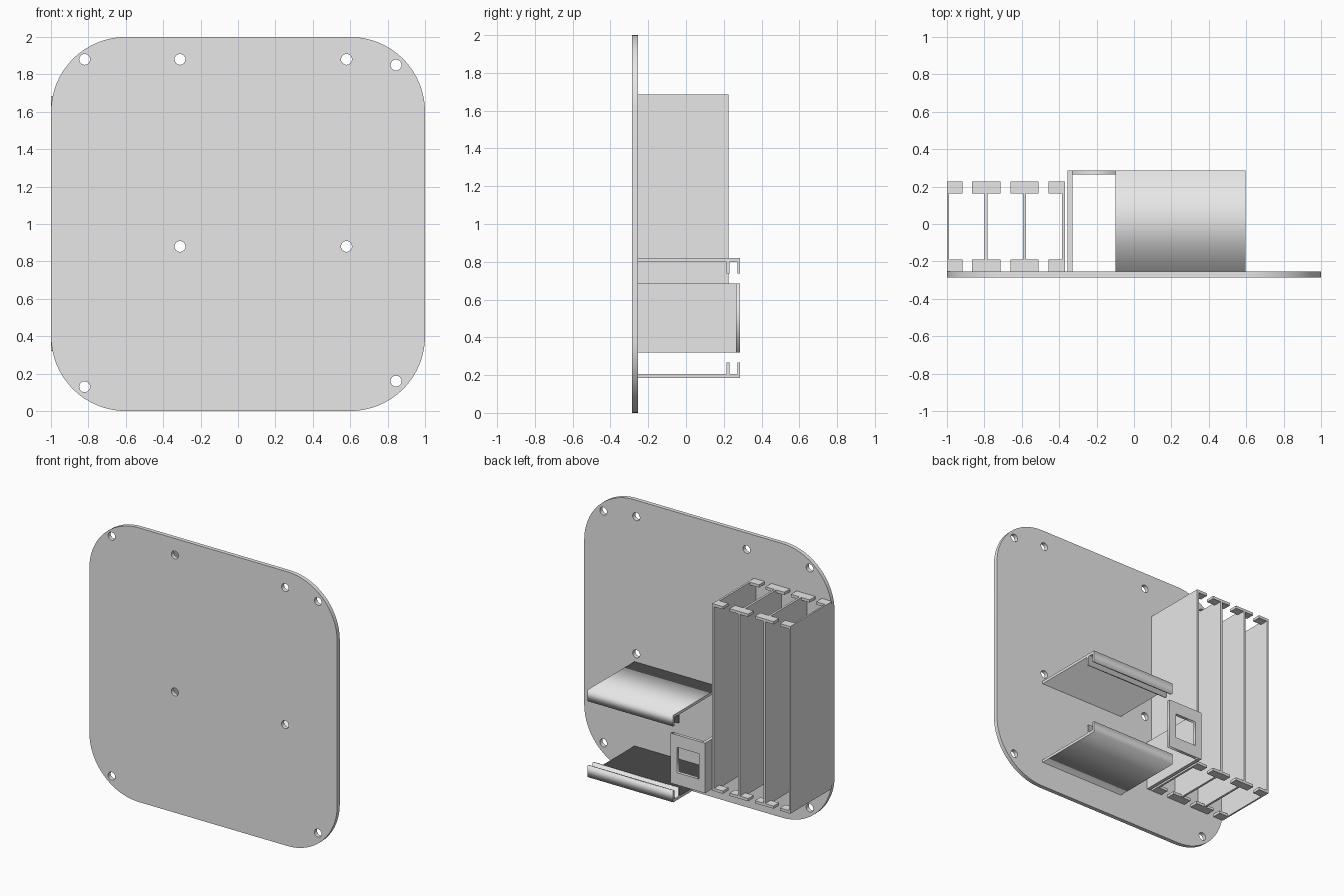
import bpy, bmesh, math
from mathutils import Matrix

if "Cube" in bpy.data.objects:
    bpy.data.objects.remove(bpy.data.objects["Cube"])

grey = bpy.data.materials.new("light_grey")
grey.diffuse_color = (0.8, 0.8, 0.8, 1)
grey.use_nodes = True
grey.node_tree.nodes["Principled BSDF"].inputs["Base Color"].default_value = grey.diffuse_color


def add_mesh(name, bm):
    bmesh.ops.recalc_face_normals(bm, faces=bm.faces)
    me = bpy.data.meshes.new(name)
    bm.to_mesh(me)
    bm.free()
    me.materials.append(grey)
    ob = bpy.data.objects.new(name, me)
    bpy.context.collection.objects.link(ob)
    return ob


def boxes(name, parts):
    """One object from boxes given as (x0, x1, y0, y1, z0, z1)."""
    bm = bmesh.new()
    for x0, x1, y0, y1, z0, z1 in parts:
        m = Matrix.Translation(((x0 + x1) / 2, (y0 + y1) / 2, (z0 + z1) / 2))
        m = m @ Matrix.Diagonal((x1 - x0, y1 - y0, z1 - z0, 1))
        bmesh.ops.create_cube(bm, size=1, matrix=m)
    return add_mesh(name, bm)


def extrude(name, loops, axis, lo, hi):
    """Extrude closed loops (outline plus holes) along x or y."""
    cu = bpy.data.curves.new(name, 'CURVE')
    cu.dimensions, cu.fill_mode, cu.extrude = '2D', 'BOTH', (hi - lo) / 2
    for pts in loops:
        sp = cu.splines.new('POLY')
        sp.points.add(len(pts) - 1)
        for p, (u, v) in zip(sp.points, pts):
            p.co = (u, v, 0, 1)
        sp.use_cyclic_u = True
    tmp = bpy.data.objects.new(name + "_curve", cu)
    me = bpy.data.meshes.new_from_object(tmp)
    bm = bmesh.new()
    bm.from_mesh(me)
    bpy.data.objects.remove(tmp)
    bpy.data.curves.remove(cu)
    bpy.data.meshes.remove(me)
    bmesh.ops.remove_doubles(bm, verts=bm.verts, dist=1e-5)
    mid = (lo + hi) / 2
    if axis == 'X':
        m = Matrix.Translation((mid, 0, 0)) @ Matrix.Rotation(math.pi / 2, 4, 'Z')
    else:
        m = Matrix.Translation((0, mid, 0))
    bm.transform(m @ Matrix.Rotation(math.pi / 2, 4, 'X'))
    return add_mesh(name, bm)


def arc(cx, cz, r, a0, a1, n):
    return [(cx + r * math.cos(math.radians(a0 + (a1 - a0) * i / n)),
             cz + r * math.sin(math.radians(a0 + (a1 - a0) * i / n)))
            for i in range(n + 1)]


def rect(u0, u1, v0, v1):
    return [(u0, v0), (u1, v0), (u1, v1), (u0, v1)]


FRONT, FACE, REAR = -0.285, -0.255, 0.287

# Rounded mounting plate with screw holes
R = 0.4
outline = []
for i, (cx, cz) in enumerate([(1 - R, 2 - R), (R - 1, 2 - R), (R - 1, R), (1 - R, R)]):
    outline += arc(cx, cz, R, 90 * i, 90 * i + 90, 16)
holes = [(-0.82, 1.88), (-0.31, 1.88), (0.58, 1.88), (0.845, 1.85),
         (-0.31, 0.88), (0.58, 0.88), (-0.82, 0.13), (0.845, 0.16)]
plate = extrude("mounting_plate",
                [outline] + [arc(x, z, 0.029, 0, 360, 24)[:-1] for x, z in holes],
                'Y', FRONT, FACE)
bpy.context.view_layer.objects.active = plate
plate.select_set(True)
bpy.ops.object.shade_smooth_by_angle(angle=math.radians(30))

# Card rack: four upright dividers
Z0, Z1, RACK = 0.32, 1.685, 0.226
for i, (x0, x1) in enumerate([(-1, -0.988), (-0.798, -0.782),
                              (-0.594, -0.578), (-0.385, -0.37)]):
    boxes(f"rack_divider_{i + 1}", [(x0, x1, FACE, RACK, Z0, Z1)])

# Retaining tabs at the four ends of each divider
tabs = []
for x0, x1 in [(-0.99, -0.917), (-0.865, -0.714), (-0.66, -0.51), (-0.456, -0.372)]:
    for y0, y1 in [(FACE, -0.19), (0.163, RACK)]:
        for z0, z1 in [(Z0, Z0 + 0.02), (Z1 - 0.02, Z1)]:
            tabs.append((x0, x1, y0, y1, z0, z1))
boxes("rack_tabs", tabs)

# Socket bracket: side wall and rear panel with a square window
boxes("bracket_wall", [(-0.355, -0.33, FACE, REAR, 0.32, 0.685)])
extrude("bracket_panel", [rect(-0.33, -0.075, 0.32, 0.685),
                          rect(-0.305, -0.13, 0.41, 0.595)], 'Y', 0.264, REAR)

# Facing pair of shelves, each with two lips forming a groove
for name, z, s in [("upper_shelf", 0.82, -1), ("lower_shelf", 0.185, 1)]:
    profile = [(FACE, 0), (REAR, 0), (REAR, 0.082), (0.272, 0.082), (0.272, 0.02),
               (0.229, 0.02), (0.229, 0.082), (0.214, 0.082), (0.214, 0.02), (FACE, 0.02)]
    extrude(name, [[(y, z + s * h) for y, h in profile]], 'X', -0.098, 0.595)
